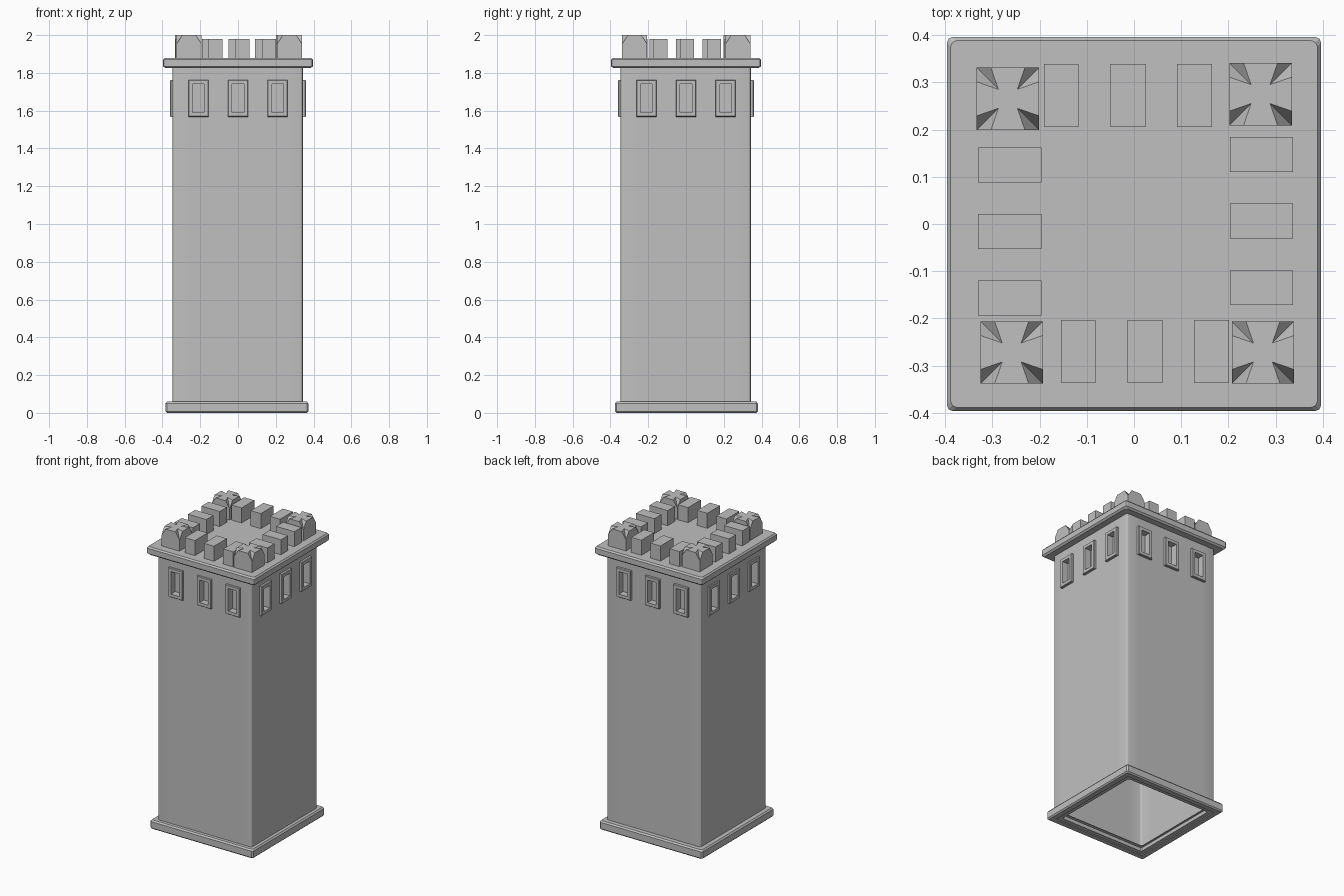
import bpy, bmesh
from math import pi, cos, sin
from mathutils import Matrix, Vector

cube = bpy.data.objects.get("Cube")
if cube:
    bpy.data.objects.remove(cube, do_unlink=True)

stone = bpy.data.materials.new("grey stone")
stone.use_nodes = True
GREY = (0.53, 0.53, 0.53, 1)
stone.diffuse_color = GREY
stone.node_tree.nodes["Principled BSDF"].inputs["Base Color"].default_value = GREY


def finish(bm, name, location=(0, 0, 0), smooth=False):
    mesh = bpy.data.meshes.new(name)
    bm.to_mesh(mesh)
    bm.free()
    mesh.materials.append(stone)
    obj = bpy.data.objects.new(name, mesh)
    obj.location = location
    bpy.context.collection.objects.link(obj)
    if smooth:
        bpy.ops.object.select_all(action='DESELECT')
        obj.select_set(True)
        bpy.context.view_layer.objects.active = obj
        bpy.ops.object.shade_smooth_by_angle(angle=pi / 6)
    return obj


def loft(rings, close_start=False, close_end=False):
    """Skin a list of equal-length point rings."""
    bm = bmesh.new()
    rows = [[bm.verts.new(p) for p in ring] for ring in rings]
    n = len(rows[0])
    for low, high in zip(rows, rows[1:]):
        for i in range(n):
            j = (i + 1) % n
            bm.faces.new((low[i], low[j], high[j], high[i]))
    if close_start:
        bm.faces.new(rows[0][::-1])
    if close_end:
        bm.faces.new(rows[-1])
    return bm


def square(half, z, radius, steps):
    """Square ring with rounded or chamfered corners."""
    points = []
    for k in range(4):
        middle = Matrix.Rotation(k * pi / 2, 3, 'Z') @ Vector((half - radius, half - radius, z))
        for s in range(steps + 1):
            a = (k + s / steps) * pi / 2
            points.append(middle + Vector((radius * cos(a), radius * sin(a), 0)))
    return points


# Hollow base ring with a stepped underside
base_profile = [(.31, .03), (.31, .006), (.338, .006), (.338, 0), (.37, 0),
                (.378, .008), (.378, .05), (.37, .06), (.33, .06)]
finish(loft([square(h, z, .008, 1) for h, z in base_profile]),
       "base_ring", (-.006, .002, 0))

# Shaft: open tube with window holes
WINDOW_X = (-.21, 0, .21)
WINDOW_Z = 1.665
HOLE_W, HOLE_H = .04, .085
shaft = loft([square(.345, z, .015, 3) for z in (.03, 1.83)])


def slice_at(co, normal):
    bmesh.ops.bisect_plane(shaft, geom=shaft.verts[:] + shaft.edges[:] + shaft.faces[:],
                           plane_co=co, plane_no=normal)


for side in (-1, 1):
    slice_at((0, 0, WINDOW_Z + side * HOLE_H), (0, 0, 1))
    for x in WINDOW_X:
        slice_at((x + side * HOLE_W, 0, 0), (1, 0, 0))
        slice_at((0, x + side * HOLE_W, 0), (0, 1, 0))


def is_hole(face):
    c = face.calc_center_median()
    along = c.x if abs(c.y) > abs(c.x) else c.y
    return abs(c.z - WINDOW_Z) < HOLE_H and any(abs(along - x) < HOLE_W for x in WINDOW_X)


bmesh.ops.delete(shaft, geom=[f for f in shaft.faces if is_hole(f)], context='FACES')
finish(shaft, "shaft", (-.002, -.002, 0), smooth=True)


# Window frames with recessed panes
def rectangle(w, h, y):
    return [(-w, y, WINDOW_Z - h), (w, y, WINDOW_Z - h),
            (w, y, WINDOW_Z + h), (-w, y, WINDOW_Z + h)]


for k, side in enumerate(("front", "left", "back", "right")):
    for i, x in enumerate(WINDOW_X):
        frame = loft([rectangle(.053, .0975, -.335), rectangle(.053, .0975, -.356),
                      rectangle(.05, .0945, -.36), rectangle(.031, .075, -.36),
                      rectangle(.031, .075, -.315)], close_end=True)
        frame.transform(Matrix.Rotation(k * pi / 2, 4, 'Z') @ Matrix.Translation((x, 0, 0)))
        finish(frame, f"{side}_window_{i + 1}")

# Overhanging roof slab with bevelled edges
slab_profile = [(.385, 1.825), (.396, 1.835), (.396, 1.87), (.388, 1.88)]
finish(loft([square(h, z, .012, 2) for h, z in slab_profile], True, True), "roof_slab")

# Battlement blocks, three along each side
BLOCK_SIDES = {"front": (.023, -.27), "left": (.27, .006),
               "back": (-.013, .272), "right": (-.263, -.016)}
for side, (cx, cy) in BLOCK_SIDES.items():
    along_x = side in ("front", "back")
    for i in (-1, 0, 1):
        bm = bmesh.new()
        bmesh.ops.create_cube(bm, size=1)
        size = (.074, .134, .11) if along_x else (.134, .074, .11)
        bmesh.ops.scale(bm, vec=size, verts=bm.verts)
        shift = (i * .141, 0) if along_x else (0, i * .141)
        finish(bm, f"{side}_battlement_{i + 2}", (cx + shift[0], cy + shift[1], 1.925))


# Corner turrets: blocks with a cross-shaped top and cut corners
def turret(name, x, y):
    half, arm, core = .066, .036, .02
    foot, shoulder, top = 1.87, 1.953, 2.0
    bm = bmesh.new()
    a, b = (-arm, -half, top), (arm, -half, top)
    c, d = (-half, -half, shoulder), (half, -half, shoulder)
    e, f = (-core, -core, top), (core, -core, top)
    outlines = [[(-half, -half, foot), (half, -half, foot), d, b, a, c],
                [a, b, f, e], [c, a, e], [b, d, f], [e, f, (0, 0, top)]]
    for k in range(4):
        turn = Matrix.Rotation(k * pi / 2, 3, 'Z')
        for outline in outlines:
            bm.faces.new([bm.verts.new(turn @ Vector(p)) for p in outline])
    bmesh.ops.remove_doubles(bm, verts=bm.verts, dist=.0001)
    finish(bm, name, (x, y, 0))


turret("front_left_turret", .273, -.272)
turret("front_right_turret", -.259, -.272)
turret("back_left_turret", .268, .275)
turret("back_right_turret", -.267, .265)
